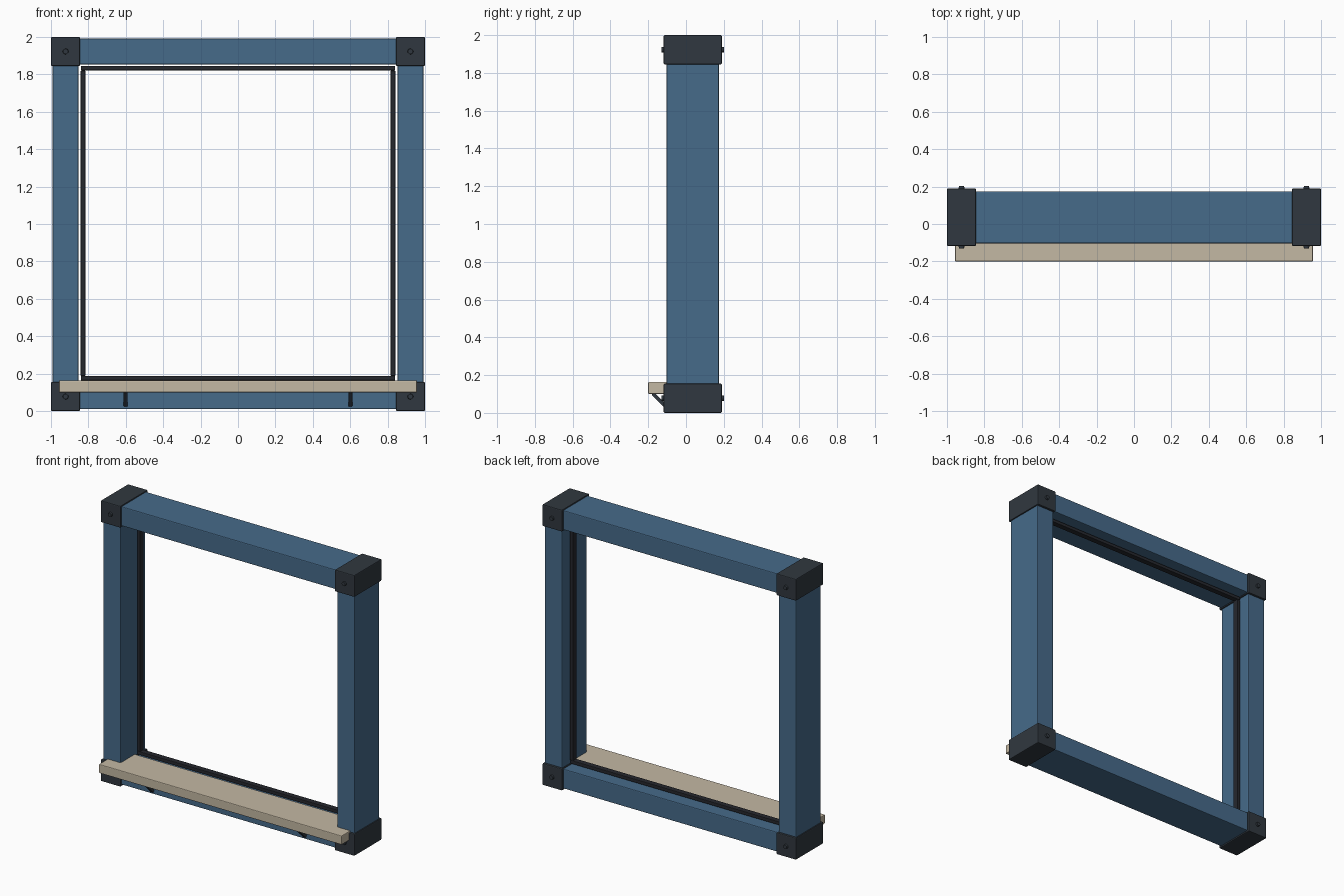
import bpy, math
from mathutils import Matrix

if "Cube" in bpy.data.objects:
    bpy.data.objects.remove(bpy.data.objects["Cube"])


def material(name, rgb):
    m = bpy.data.materials.new(name)
    m.diffuse_color = (*rgb, 1)
    m.use_nodes = True
    m.node_tree.nodes["Principled BSDF"].inputs["Base Color"].default_value = m.diffuse_color
    return m


BLUE = material("blue_paint", (0.061, 0.145, 0.255))
DARK = material("dark_metal", (0.030, 0.039, 0.050))
RUBBER = material("black_rubber", (0.019, 0.021, 0.027))
STONE = material("beige_sill", (0.552, 0.479, 0.366))


def finish(obj, name, mat, bevel):
    obj.name = name
    obj.data.materials.append(mat)
    if bevel:
        b = obj.modifiers.new("edge", 'BEVEL')
        b.width = bevel
        b.segments = 2
    return obj


def box(name, mat, x, y, z, bevel=0.0, rot_x=0.0):
    """Box from (min, max) ranges on each axis."""
    lo, hi = zip(x, y, z)
    bpy.ops.mesh.primitive_cube_add(size=1, location=[(a + b) / 2 for a, b in zip(lo, hi)])
    obj = bpy.context.object
    obj.data.transform(Matrix.Diagonal([b - a for a, b in zip(lo, hi)] + [1]))
    obj.rotation_euler.x = rot_x
    return finish(obj, name, mat, bevel)


def span(a, b, s):
    return (a, b) if s > 0 else (-b, -a)


YC = 0.036                                  # mid-depth of the frame
RAIL_Y = (YC - 0.139, YC + 0.139)
BLOCK_Y = (YC - 0.154, YC + 0.154)
SEAL_Y = (0.065, 0.105)

# Top and bottom rails with their seals
box("top_rail", BLUE, (-0.85, 0.85), RAIL_Y, (1.853, 1.992), 0.006)
box("bottom_rail", BLUE, (-0.85, 0.85), RAIL_Y, (0.010, 0.150), 0.006)
box("top_seal", RUBBER, (-0.84, 0.84), SEAL_Y, (1.822, 1.845), 0.003)
box("bottom_seal", RUBBER, (-0.84, 0.84), SEAL_Y, (0.164, 0.188), 0.003)

for s, side in ((-1, "left"), (1, "right")):
    # Side posts and seals
    box(side + "_post", BLUE, span(0.853, 0.992, s), RAIL_Y, (0.15, 1.85), 0.006)
    box(side + "_seal", RUBBER, span(0.816, 0.841, s), SEAL_Y, (0.188, 1.820), 0.003)

    # Corner blocks with a bolt on the front and back
    for z0, level in ((0.0, "bottom"), (1.845, "top")):
        box(f"{level}_{side}_corner", DARK, span(0.845, 1.0, s), BLOCK_Y, (z0, z0 + 0.155), 0.006)
        for d, face in ((-1, "front"), (1, "back")):
            bpy.ops.mesh.primitive_cone_add(
                vertices=12, radius1=0.018, radius2=0.014, depth=0.03,
                location=(s * 0.922, YC + d * 0.151, z0 + 0.0775),
                rotation=(-d * math.pi / 2, 0, 0))
            finish(bpy.context.object, f"{level}_{side}_{face}_bolt", DARK, 0)

    # Diagonal brackets under the sill
    box(side + "_sill_bracket", DARK, span(0.590, 0.612, s),
        (-0.190, -0.090), (0.057, 0.077), 0.002, rot_x=math.radians(-45))

# Projecting sill, running back to the seal
box("sill", STONE, (-0.957, 0.957), (-0.2, 0.06), (0.100, 0.164), 0.005)
